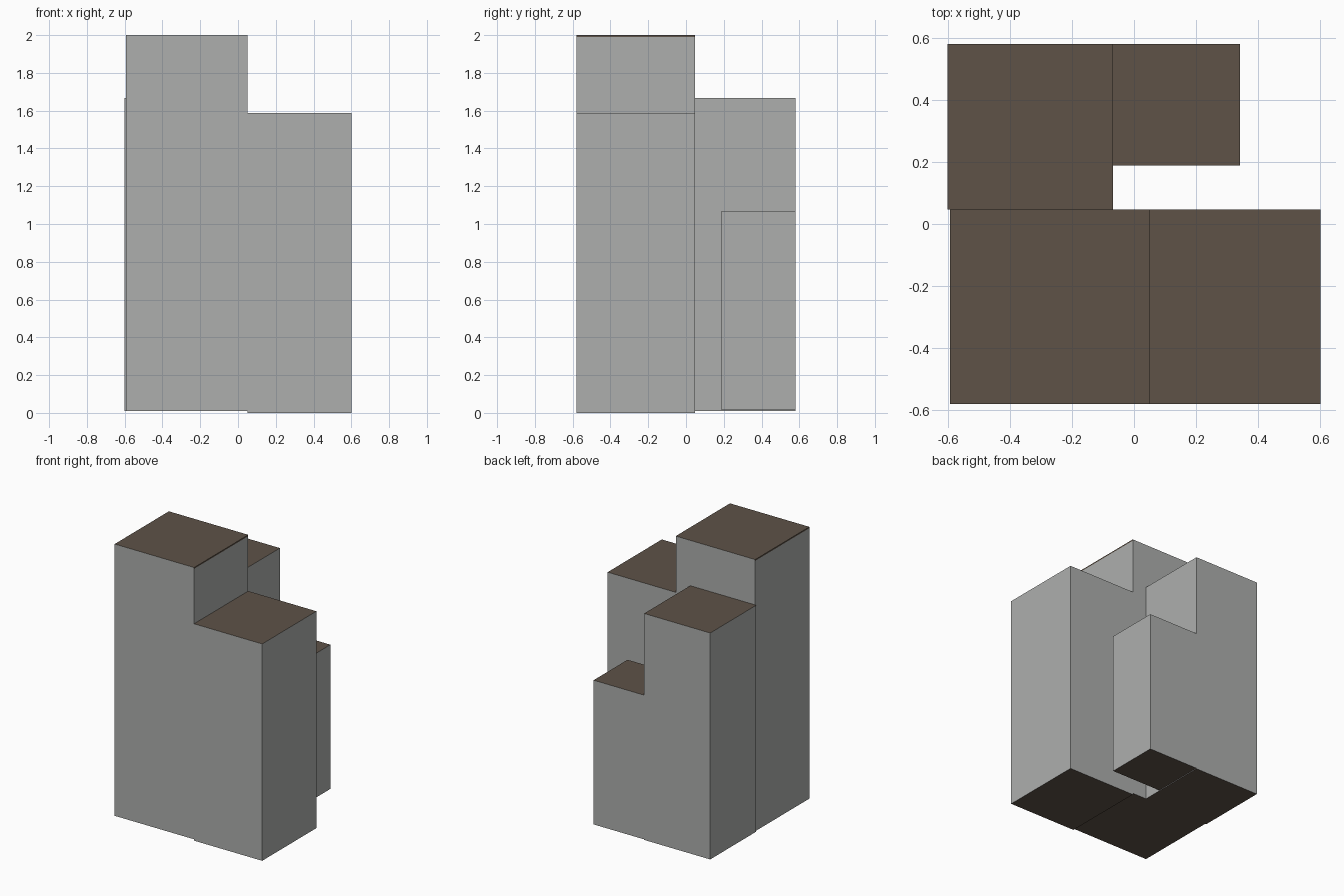
import bpy, bmesh
from mathutils import Vector

if "Cube" in bpy.data.objects:
    bpy.data.objects.remove(bpy.data.objects["Cube"])


def material(name, rgb):
    m = bpy.data.materials.new(name)
    m.diffuse_color = (*rgb, 1)
    m.use_nodes = True
    m.node_tree.nodes["Principled BSDF"].inputs["Base Color"].default_value = m.diffuse_color
    return m


wall = material("grey wall", (0.42, 0.43, 0.42))
roof = material("brown roof", (0.112, 0.085, 0.064))


def block(name, x0, x1, y0, y1, z0, z1, is_roof):
    """Box with brown horizontal faces; roof plates also have brown x edges."""
    bm = bmesh.new()
    bmesh.ops.create_cube(bm, size=1)
    for v in bm.verts:
        v.co = Vector((x1 if v.co.x > 0 else x0,
                       y1 if v.co.y > 0 else y0,
                       z1 if v.co.z > 0 else z0))
    bm.normal_update()
    for f in bm.faces:
        n = f.normal
        f.material_index = int(abs(n.z) > 0.5 or (is_roof and abs(n.x) > 0.5))
    me = bpy.data.meshes.new(name)
    bm.to_mesh(me)
    bm.free()
    me.materials.append(wall)
    me.materials.append(roof)
    ob = bpy.data.objects.new(name, me)
    bpy.context.collection.objects.link(ob)


# Tall front tower with a thin roof slab
block("main_tower", -0.593, 0.05, -0.58, 0.047, 0.01, 1.99, False)
block("main_tower_roof", -0.593, 0.05, -0.58, 0.047, 1.99, 2.0, True)
# Lower blocks stepping down around it
block("front_wing", 0.05, 0.602, -0.58, 0.047, 0.0, 1.588, False)
block("rear_tower", -0.602, -0.067, 0.047, 0.58, 0.01, 1.668, False)
block("rear_wing", -0.067, 0.342, 0.188, 0.58, 0.014, 1.07, False)
